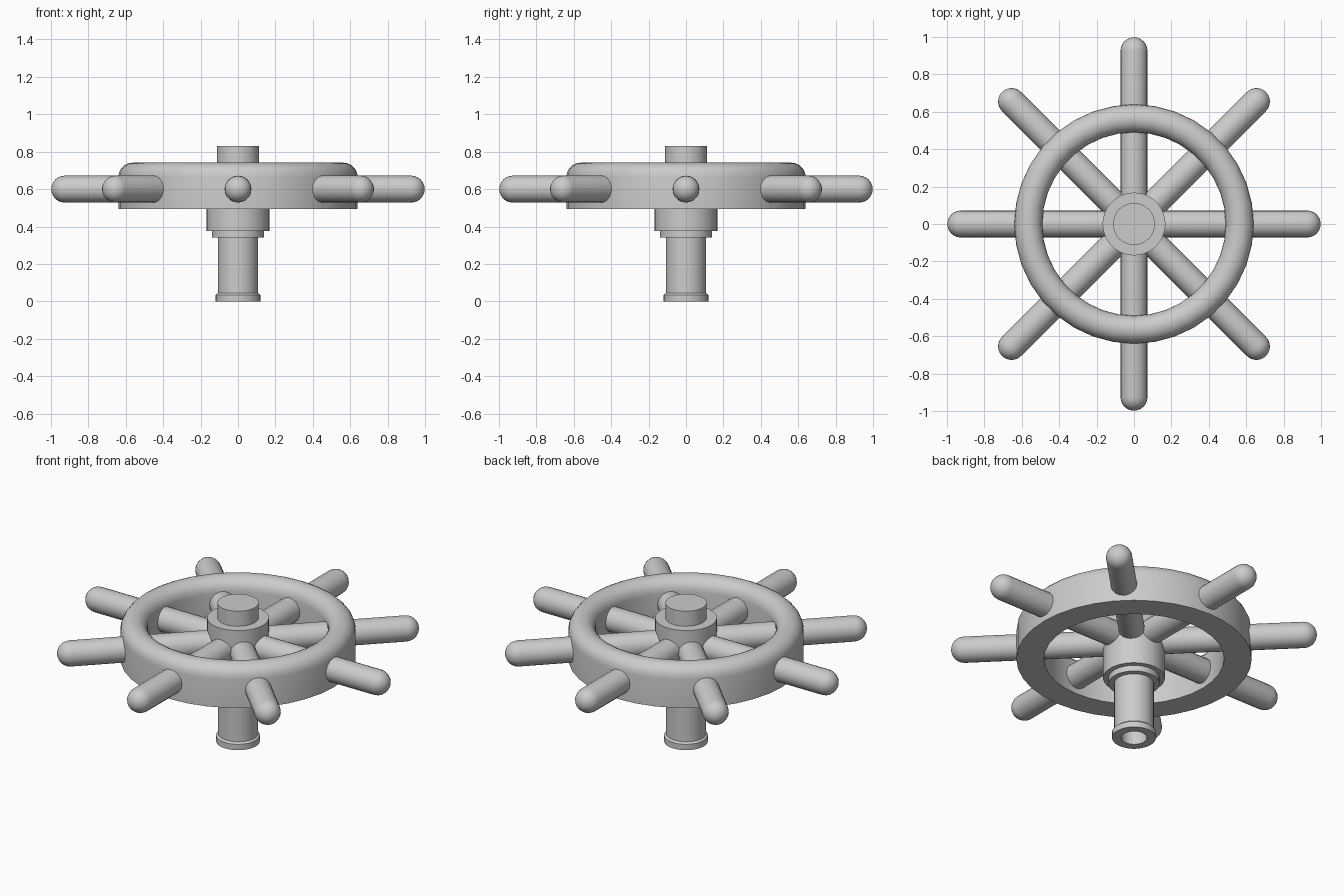
import bpy, math
from mathutils import Matrix

if "Cube" in bpy.data.objects:
    bpy.data.objects.remove(bpy.data.objects["Cube"])

grey = bpy.data.materials.new("light grey")
grey.use_nodes = True
colour = (0.6, 0.6, 0.6, 1)
grey.diffuse_color = colour
grey.node_tree.nodes["Principled BSDF"].inputs["Base Color"].default_value = colour


def lathe(name, profile, sides, closed=False, matrix=Matrix()):
    """Turn a (radius, height) profile about z; zero radii become poles."""
    verts, faces, rings = [], [], []
    for r, z in profile:
        start = len(verts)
        if r < 1e-5:
            verts.append((0, 0, z))
            rings.append([start] * sides)
        else:
            for i in range(sides):
                a = math.tau * i / sides
                verts.append((r * math.cos(a), r * math.sin(a), z))
            rings.append(list(range(start, start + sides)))
    pairs = list(zip(rings, rings[1:]))
    if closed:
        pairs.append((rings[-1], rings[0]))
    for low, high in pairs:
        for i in range(sides):
            j = (i + 1) % sides
            quad = (low[i], low[j], high[j], high[i])
            faces.append(list(dict.fromkeys(quad)))
    mesh = bpy.data.meshes.new(name)
    mesh.from_pydata(verts, [], faces)
    mesh.transform(matrix)
    mesh.materials.append(grey)
    obj = bpy.data.objects.new(name, mesh)
    bpy.context.collection.objects.link(obj)
    bpy.ops.object.select_all(action="DESELECT")
    obj.select_set(True)
    bpy.context.view_layer.objects.active = obj
    bpy.ops.object.shade_smooth_by_angle(angle=math.radians(35))
    return obj


def arc(centre_r, centre_z, radius, start, end, steps):
    angles = [math.radians(start + (end - start) * i / steps) for i in range(steps + 1)]
    return [(centre_r + radius * math.cos(a), centre_z + radius * math.sin(a)) for a in angles]


# Rim: flat underside, straight walls and a fully rounded top
lathe("rim", [(0.49, 0.495), (0.64, 0.495)] + arc(0.565, 0.666, 0.075, 0, 180, 10), 36, closed=True)

# Hub with its raised cap
lathe("hub", [(0, 0.375), (0.168, 0.375), (0.168, 0.74), (0, 0.74)], 40)
lathe("hub_cap", [(0, 0.73), (0.112, 0.73), (0.112, 0.83), (0, 0.83)], 40)

# Hollow shaft with a foot collar and a stepped shoulder under the hub
lathe("shaft", [(0, 0.33), (0.07, 0.33), (0.07, 0), (0.119, 0), (0.119, 0.035), (0.108, 0.045),
                (0.108, 0.34), (0.139, 0.34), (0.139, 0.38), (0, 0.38)], 40)

# Eight spokes that run through the rim and end in round grips
spoke_profile = [(0, 0.05), (0.072, 0.05)] + arc(0, 0.926, 0.072, 0, 90, 6)
for i in range(8):
    place = (Matrix.Translation((0, 0, 0.6)) @ Matrix.Rotation(math.tau * i / 8, 4, "Z")
             @ Matrix.Rotation(math.pi / 2, 4, "Y"))
    lathe(f"spoke_{i + 1}", spoke_profile, 20, matrix=place)
